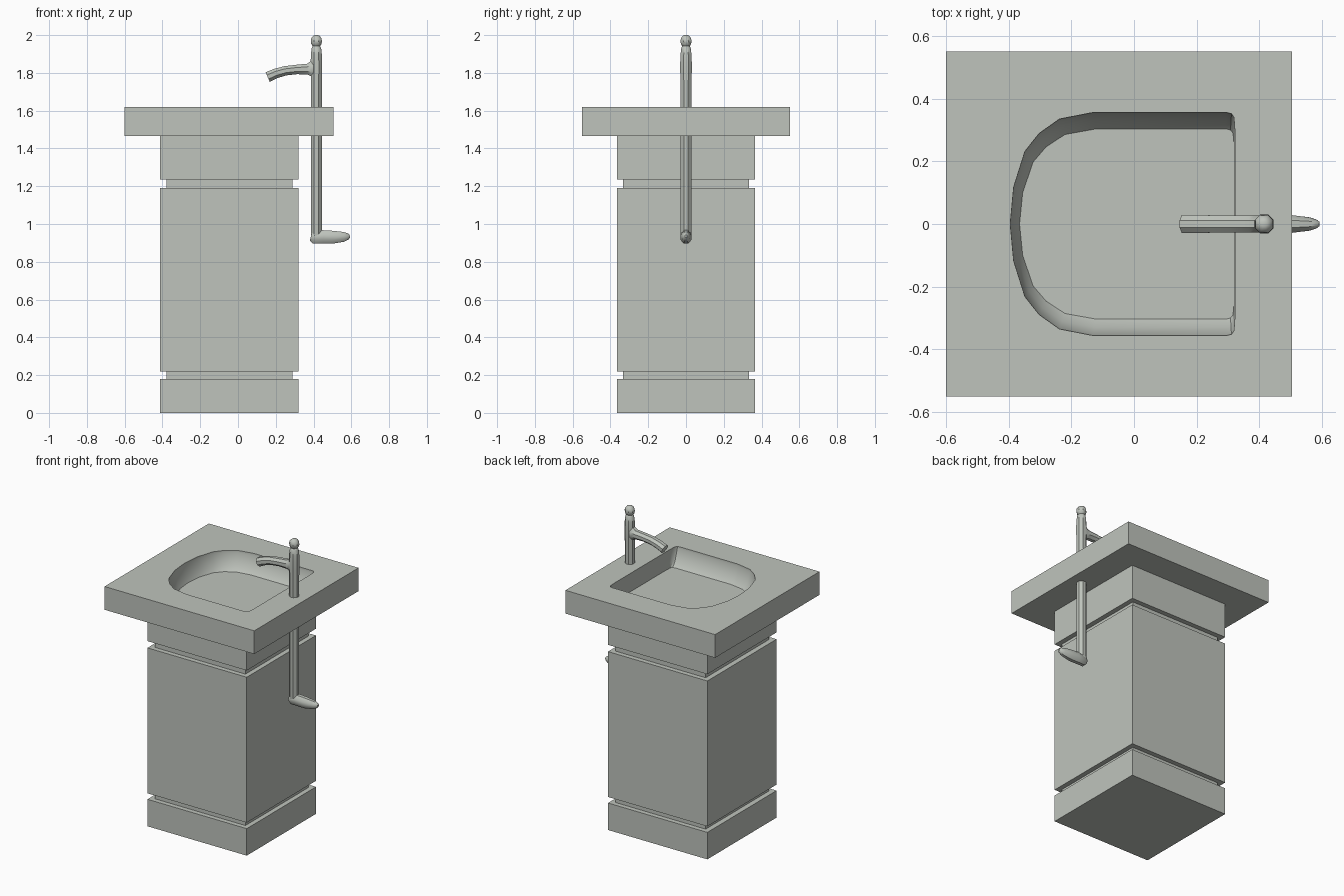
import bpy, bmesh, math
from mathutils import Vector

if "Cube" in bpy.data.objects:
    bpy.data.objects.remove(bpy.data.objects["Cube"])

stone = bpy.data.materials.new("pale grey stone")
stone.diffuse_color = (0.52, 0.55, 0.505, 1)
stone.use_nodes = True
stone.node_tree.nodes["Principled BSDF"].inputs["Base Color"].default_value = stone.diffuse_color


def finish(name, bm, angle=None):
    bmesh.ops.recalc_face_normals(bm, faces=bm.faces[:])
    me = bpy.data.meshes.new(name)
    bm.to_mesh(me)
    bm.free()
    me.materials.append(stone)
    ob = bpy.data.objects.new(name, me)
    bpy.context.collection.objects.link(ob)
    if angle:
        smooth(ob, angle)
    return ob


def smooth(ob, angle):
    bpy.ops.object.select_all(action='DESELECT')
    ob.select_set(True)
    bpy.context.view_layer.objects.active = ob
    bpy.ops.object.shade_smooth_by_angle(angle=math.radians(angle))


def loft(bm, rings):
    """Skin a list of equal-length point rings and cap both ends."""
    rows = [[bm.verts.new(p) for p in r] for r in rings]
    n = len(rows[0])
    for a, b in zip(rows, rows[1:]):
        for i in range(n):
            j = (i + 1) % n
            bm.faces.new((a[i], a[j], b[j], b[i]))
    bm.faces.new(rows[0][::-1])
    bm.faces.new(rows[-1])


def box(name, x0, x1, hy, z0, z1):
    bm = bmesh.new()
    loft(bm, [[(x0, -hy, z), (x1, -hy, z), (x1, hy, z), (x0, hy, z)]
              for z in (z0, z1)])
    return finish(name, bm)


def tube(name, path, sides=8):
    """Tube in the xz plane; path items are x, z, radius in plane, radius in y."""
    pts = [Vector((p[0], 0, p[1])) for p in path]
    rings = []
    for k, (x, z, r, ry) in enumerate(path):
        t = (pts[min(k + 1, len(pts) - 1)] - pts[max(k - 1, 0)]).normalized()
        nrm = Vector((-t.z, 0, t.x))
        ring = []
        for i in range(sides):
            a = 2 * math.pi * (i + 0.5) / sides
            ring.append(pts[k] + nrm * r * math.cos(a) + Vector((0, ry * math.sin(a), 0)))
        rings.append(ring)
    bm = bmesh.new()
    loft(bm, rings)
    return finish(name, bm, 40)


# pedestal: three blocks separated by recessed bands
for name, z0, z1 in (("base_block", 0, 0.18), ("column_block", 0.22, 1.19),
                     ("top_block", 1.235, 1.47)):
    box(name, -0.413, 0.32, 0.365, z0, z1)
for name, z0, z1 in (("lower_band", 0.18, 0.22), ("upper_band", 1.19, 1.235)):
    box(name, -0.378, 0.288, 0.333, z0, z1)

# counter slab with a D-shaped basin cut into it
slab = box("counter_slab", -0.6, 0.505, 0.55, 1.465, 1.62)
half = [(0.322, 0.30), (0.319, 0.34), (0.311, 0.352), (0.295, 0.356), (-0.13, 0.356),
        (-0.238, 0.335), (-0.303, 0.289), (-0.348, 0.232), (-0.384, 0.118)]
outline = half + [(-0.395, 0)] + [(x, -y) for x, y in half[::-1]]


def basin_ring(f, z):
    return [(x * (1 - 0.075 * f) if x < 0 else x - 0.003 * f,
             y * (1 - 0.147 * f), z) for x, y in outline]


bm = bmesh.new()
loft(bm, [basin_ring(1, 1.5), basin_ring(0.5, 1.53), basin_ring(0, 1.605),
          basin_ring(0, 1.7)])
cutter = finish("basin_cutter", bm)
cutter.hide_render = True
mod = slab.modifiers.new("basin", 'BOOLEAN')
mod.operation = 'DIFFERENCE'
mod.solver = 'EXACT'
mod.object = cutter
bpy.context.view_layer.objects.active = slab
bpy.ops.object.modifier_apply(modifier="basin")
bpy.data.objects.remove(cutter, do_unlink=True)
smooth(slab, 35)

# upright pipe with the knob on top
X = 0.415
tube("tap_pipe", [(X, z, r, r) for z, r in (
    (0.92, 0.027), (0.95, 0.031), (1.76, 0.031), (1.80, 0.033), (1.86, 0.033),
    (1.90, 0.031), (1.932, 0.027), (1.942, 0.021), (1.952, 0.029), (1.967, 0.032),
    (1.984, 0.029), (1.996, 0.018), (2.0, 0.009))])

# curved spout flaring into the pipe
tube("tap_spout", [
    (0.412, 1.822, 0.052, 0.030), (0.39, 1.822, 0.046, 0.030),
    (0.368, 1.82, 0.031, 0.030), (0.31, 1.818, 0.027, 0.030),
    (0.25, 1.811, 0.027, 0.030), (0.20, 1.797, 0.028, 0.031),
    (0.157, 1.778, 0.030, 0.031)])

# handle foot at the bottom of the pipe
tube("foot_lever", [
    (0.386, 0.935, 0.025, 0.022), (0.398, 0.932, 0.038, 0.029),
    (0.45, 0.932, 0.038, 0.031), (0.50, 0.930, 0.037, 0.031),
    (0.56, 0.932, 0.028, 0.023), (0.582, 0.934, 0.019, 0.015),
    (0.592, 0.935, 0.008, 0.007)])
